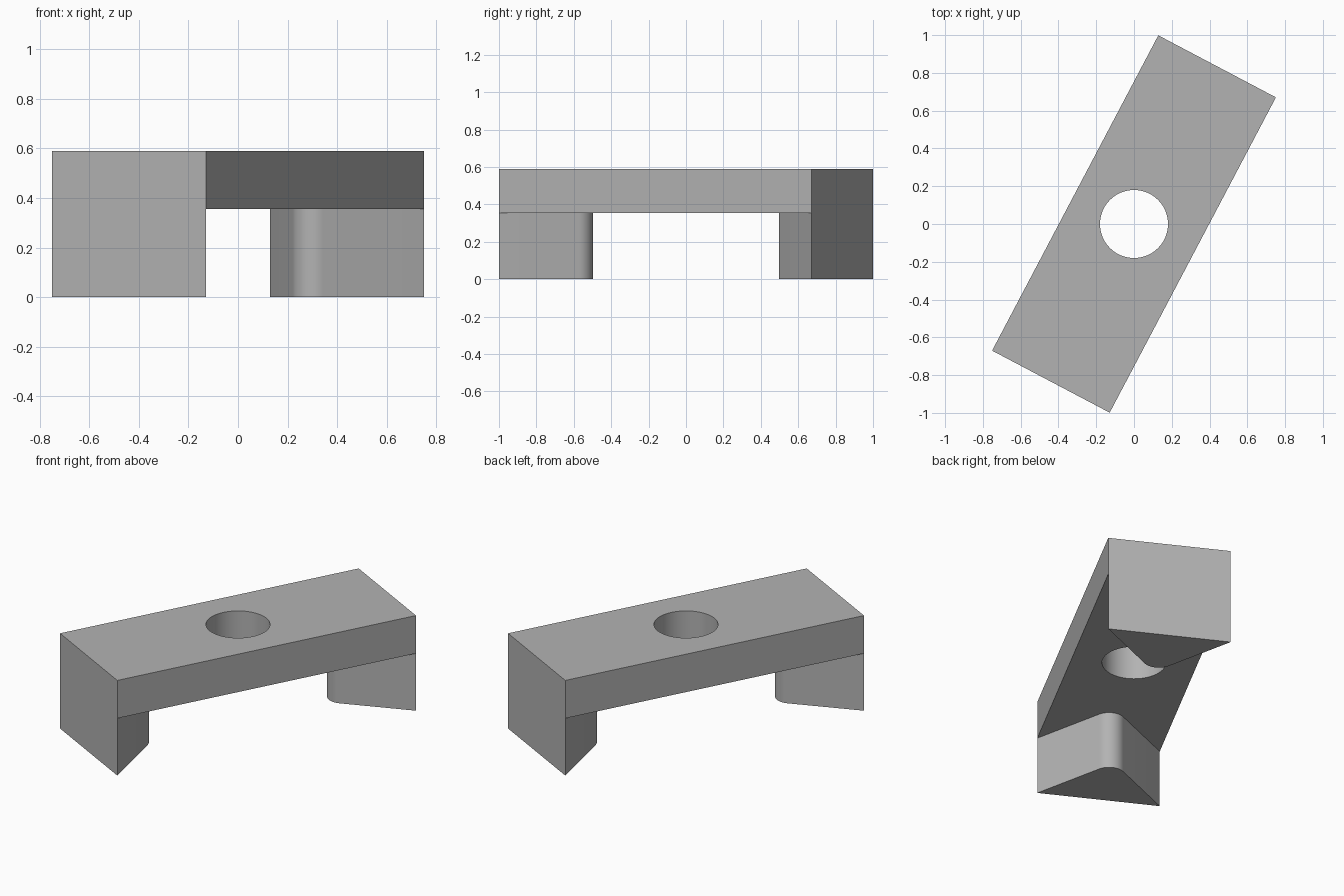
import bpy
import bmesh
from math import acos, atan2, cos, hypot, pi, radians, sin
from mathutils import Matrix

cube = bpy.data.objects.get("Cube")
if cube:
    bpy.data.objects.remove(cube, do_unlink=True)

LENGTH, WIDTH = 1.887, 0.704
TOP, UNDERSIDE = 0.59, 0.355
HOLE_RADIUS = 0.18
TIP_RADIUS, TIP_DEPTH = 0.09, 0.279
YAW = radians(62.2)

grey = bpy.data.materials.new("grey")
grey.use_nodes = True
grey.diffuse_color = (0.45, 0.45, 0.45, 1)
grey.node_tree.nodes["Principled BSDF"].inputs["Base Color"].default_value = grey.diffuse_color


def prism(name, outline, bottom, top, yaw):
    """Extrude a flat outline upwards and turn it about the z axis."""
    bm = bmesh.new()
    face = bm.faces.new([bm.verts.new((x, y, bottom)) for x, y in outline])
    extruded = bmesh.ops.extrude_face_region(bm, geom=[face])["geom"]
    verts = [v for v in extruded if isinstance(v, bmesh.types.BMVert)]
    bmesh.ops.translate(bm, verts=verts, vec=(0, 0, top - bottom))
    bmesh.ops.recalc_face_normals(bm, faces=bm.faces)
    bmesh.ops.transform(bm, matrix=Matrix.Rotation(yaw, 4, "Z"), verts=bm.verts)
    mesh = bpy.data.meshes.new(name)
    bm.to_mesh(mesh)
    bm.free()
    mesh.materials.append(grey)
    obj = bpy.data.objects.new(name, mesh)
    bpy.context.collection.objects.link(obj)
    return obj


def shade(obj):
    bpy.ops.object.select_all(action="DESELECT")
    obj.select_set(True)
    bpy.context.view_layer.objects.active = obj
    bpy.ops.object.shade_smooth_by_angle(angle=radians(25))


# Top plate with a round through hole
half_l, half_w = LENGTH / 2, WIDTH / 2
plate = prism("top_plate", [(-half_l, -half_w), (half_l, -half_w),
                            (half_l, half_w), (-half_l, half_w)], UNDERSIDE, TOP, YAW)
circle = [(HOLE_RADIUS * cos(2 * pi * i / 64), HOLE_RADIUS * sin(2 * pi * i / 64))
          for i in range(64)]
cutter = prism("hole_cutter", circle, 0, 1, 0)
cut = plate.modifiers.new("hole", "BOOLEAN")
cut.operation = "DIFFERENCE"
cut.solver = "EXACT"
cut.object = cutter
bpy.context.view_layer.objects.active = plate
bpy.ops.object.modifier_apply(modifier=cut.name)
bpy.data.objects.remove(cutter, do_unlink=True)
shade(plate)

# Wedge legs: sides run from the plate corners tangent to a rounded inner tip
centre = half_l - TIP_DEPTH
to_corner = atan2(half_w, TIP_DEPTH)
tangent = to_corner + acos(TIP_RADIUS / hypot(TIP_DEPTH, half_w))
STEPS = 16
wedge = [(half_l, -half_w), (half_l, half_w)]
for i in range(STEPS + 1):
    a = tangent + (2 * pi - 2 * tangent) * i / STEPS
    wedge.append((centre + TIP_RADIUS * cos(a), TIP_RADIUS * sin(a)))
for name, turn in (("back_leg", 0), ("front_leg", pi)):
    shade(prism(name, wedge, 0, UNDERSIDE, YAW + turn))
